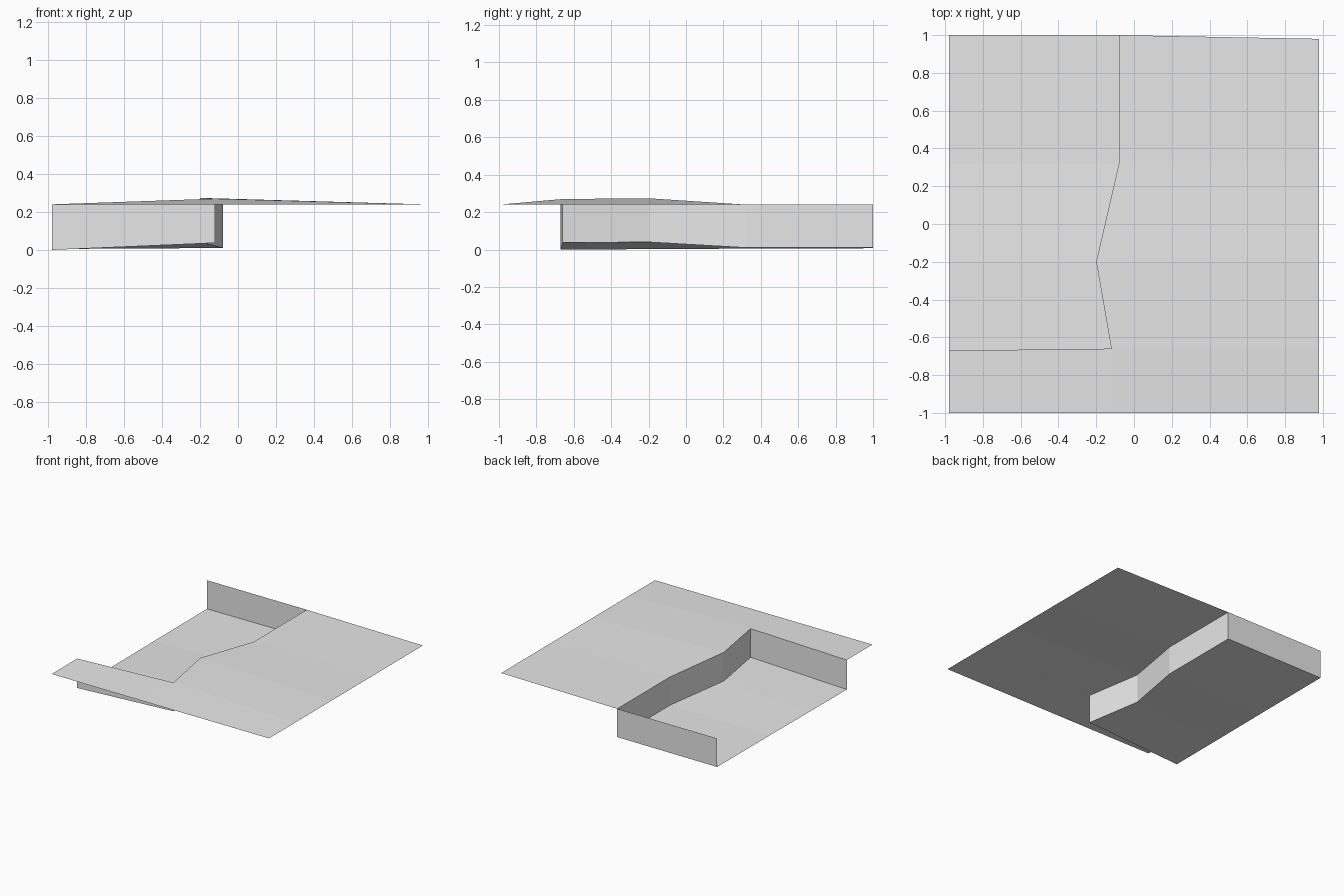
import bpy

if "Cube" in bpy.data.objects:
    bpy.data.objects.remove(bpy.data.objects["Cube"])

grey = bpy.data.materials.new("light grey")
grey.diffuse_color = (0.8, 0.8, 0.8, 1)
grey.use_nodes = True
grey.node_tree.nodes["Principled BSDF"].inputs["Base Color"].default_value = grey.diffuse_color


def sheet(name, verts, faces):
    """Single-sided flat-shaded sheet."""
    mesh = bpy.data.meshes.new(name)
    mesh.from_pydata(verts, [], faces)
    mesh.materials.append(grey)
    obj = bpy.data.objects.new(name, mesh)
    bpy.context.collection.objects.link(obj)
    return obj


def strip(name, first, second):
    """Quads joining two rows of matching points."""
    n = len(first)
    return sheet(name, first + second,
                 [(i, i + 1, n + i + 1, n + i) for i in range(n - 1)])


# Cliff line from front to back: x, y, floor height, plateau height
cliff = [(-0.12, -0.66, 0.037, 0.27), (-0.20, -0.20, 0.04, 0.274),
         (-0.08, 0.32, 0.01, 0.24), (-0.08, 1.0, 0.01, 0.24)]
top = [(x, y, t) for x, y, b, t in cliff]
base = [(x, y, b) for x, y, b, t in cliff]

# Open left edge of the sunken floor
left = [(-0.98, -0.67, 0.0), (-0.98, -0.20, 0.002),
        (-0.98, 0.32, 0.005), (-0.98, 1.0, 0.007)]
# Outer right edge of the plateau
right = [(0.98, y, 0.24) for y in (-0.66, -0.20, 0.32, 0.98)]
left_top = (-0.98, -0.67, 0.24)

# Raised ground: right side, then the front ledge
strip("plateau", right, top)
strip("front_ledge", [left_top, top[0], right[0]],
      [(-0.98, -1, 0.24), (-0.12, -1, 0.24), (0.98, -1, 0.24)]
      ).data.flip_normals()

# Sunken floor and its three walls
strip("sunken_floor", base, left)
strip("cliff_wall", base, top)
strip("front_wall", [left[0], base[0]], [left_top, top[0]])
strip("back_wall", [base[-1], left[-1]], [top[-1], (-0.98, 1.0, 0.24)])
